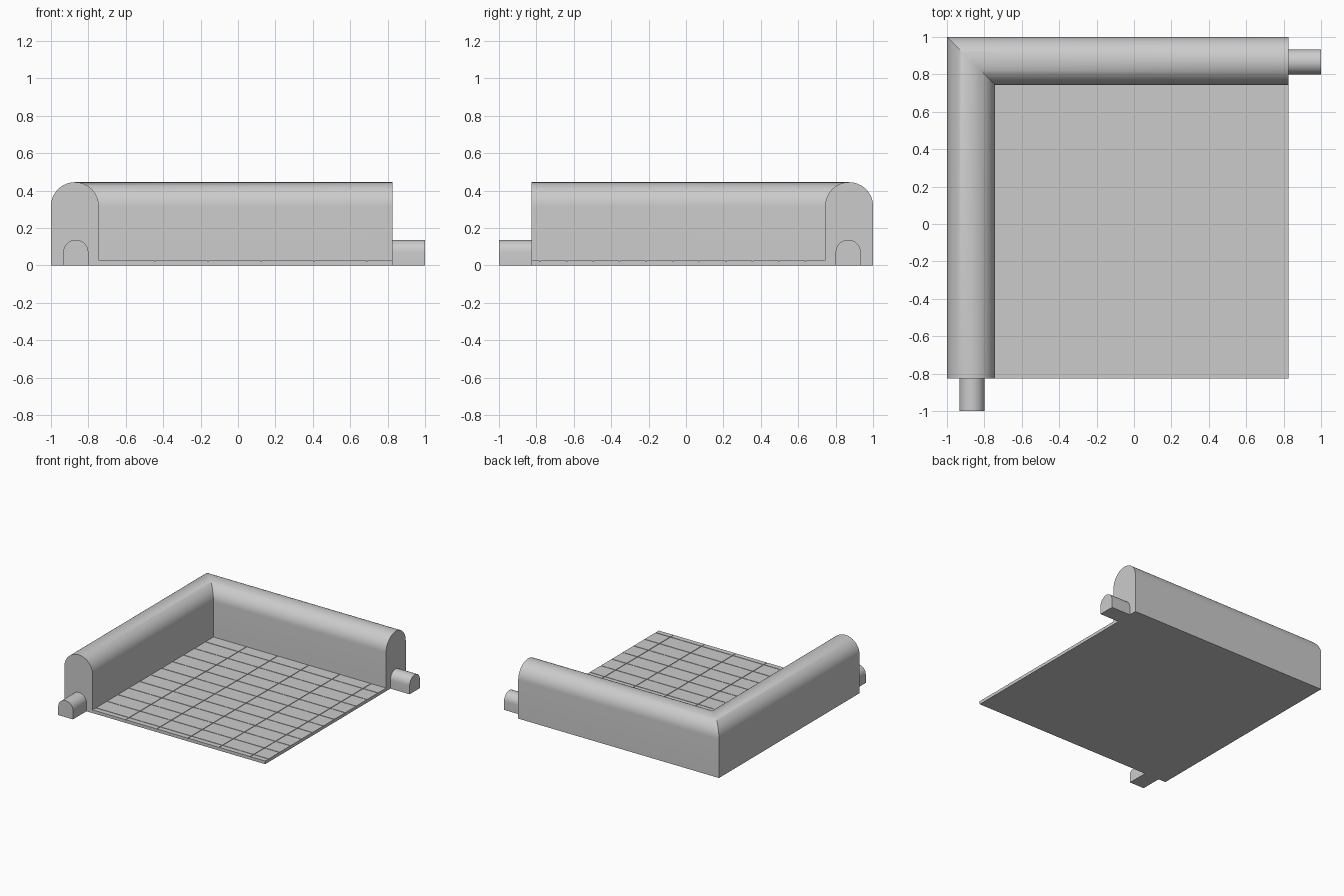
import bpy, bmesh, math

cube = bpy.data.objects.get("Cube")
if cube:
    bpy.data.objects.remove(cube)

grey = bpy.data.materials.new("plain grey")
grey.use_nodes = True
grey.diffuse_color = (0.6, 0.6, 0.6, 1)
grey.node_tree.nodes["Principled BSDF"].inputs["Base Color"].default_value = (0.6, 0.6, 0.6, 1)

END = 0.825        # where walls and floor stop
WALL = 0.256       # wall thickness
INNER = 1 - WALL   # inner wall face


def finish(name, bm, smooth=False):
    bmesh.ops.recalc_face_normals(bm, faces=bm.faces)
    mesh = bpy.data.meshes.new(name)
    bm.to_mesh(mesh)
    bm.free()
    obj = bpy.data.objects.new(name, mesh)
    bpy.context.collection.objects.link(obj)
    mesh.materials.append(grey)
    if smooth:
        bpy.ops.object.select_all(action='DESELECT')
        obj.select_set(True)
        bpy.context.view_layer.objects.active = obj
        bpy.ops.object.shade_smooth_by_angle(angle=math.radians(30))
    return obj


def arch(start, width, top, steps=24):
    """Round-topped section as (offset, height) pairs."""
    r = width / 2
    pts = [(start, 0)]
    for i in range(steps + 1):
        a = math.pi * (1 - i / steps)
        pts.append((start + r + r * math.cos(a), top - r + r * math.sin(a)))
    return pts + [(start + width, 0)]


def loft(name, rings):
    """Skin matching rings of points and cap both ends."""
    bm = bmesh.new()
    loops = [[bm.verts.new(p) for p in ring] for ring in rings]
    n = len(loops[0])
    for a, b in zip(loops, loops[1:]):
        for i in range(n):
            j = (i + 1) % n
            bm.faces.new((a[i], a[j], b[j], b[i]))
    bm.faces.new(loops[0])
    bm.faces.new(loops[-1])
    return finish(name, bm, smooth=True)


def add_box(bm, x0, x1, y0, y1, z0, z1):
    verts = bmesh.ops.create_cube(bm, size=1)["verts"]
    for v in verts:
        v.co = (x1 if v.co.x > 0 else x0, y1 if v.co.y > 0 else y0, z1 if v.co.z > 0 else z0)


# Corner wall: arched section swept around a mitred corner
section = arch(0, WALL, 0.445)
loft("corner_wall", [
    [(-1 + u, -END, z) for u, z in section],
    [(-1 + u, 1 - u, z) for u, z in section],
    [(END, 1 - u, z) for u, z in section],
])

# Connector pegs on both wall ends
peg = arch(0.066, 0.134, 0.137, 16)
loft("front_peg", [[(-1 + u, y, z) for u, z in peg] for y in (-1, -END)])
loft("side_peg", [[(x, 1 - u, z) for u, z in peg] for x in (END, 1)])

# Floor slab
bm = bmesh.new()
add_box(bm, -INNER, END, -END, INNER, 0, 0.021)
finish("floor_slab", bm)

# Floor tiles separated by fine grooves
gap = 0.0025
xs = [-INNER] + [-0.443 + 0.283 * i for i in range(5)] + [END]
ys = [-END] + [-0.781 + 0.142 * i for i in range(11)] + [INNER]


def spans(cuts):
    for i, (a, b) in enumerate(zip(cuts, cuts[1:])):
        yield a + (gap if i else 0), b - (gap if i < len(cuts) - 2 else 0)


bm = bmesh.new()
for x0, x1 in spans(xs):
    for y0, y1 in spans(ys):
        add_box(bm, x0, x1, y0, y1, 0.021, 0.026)
finish("floor_tiles", bm)
